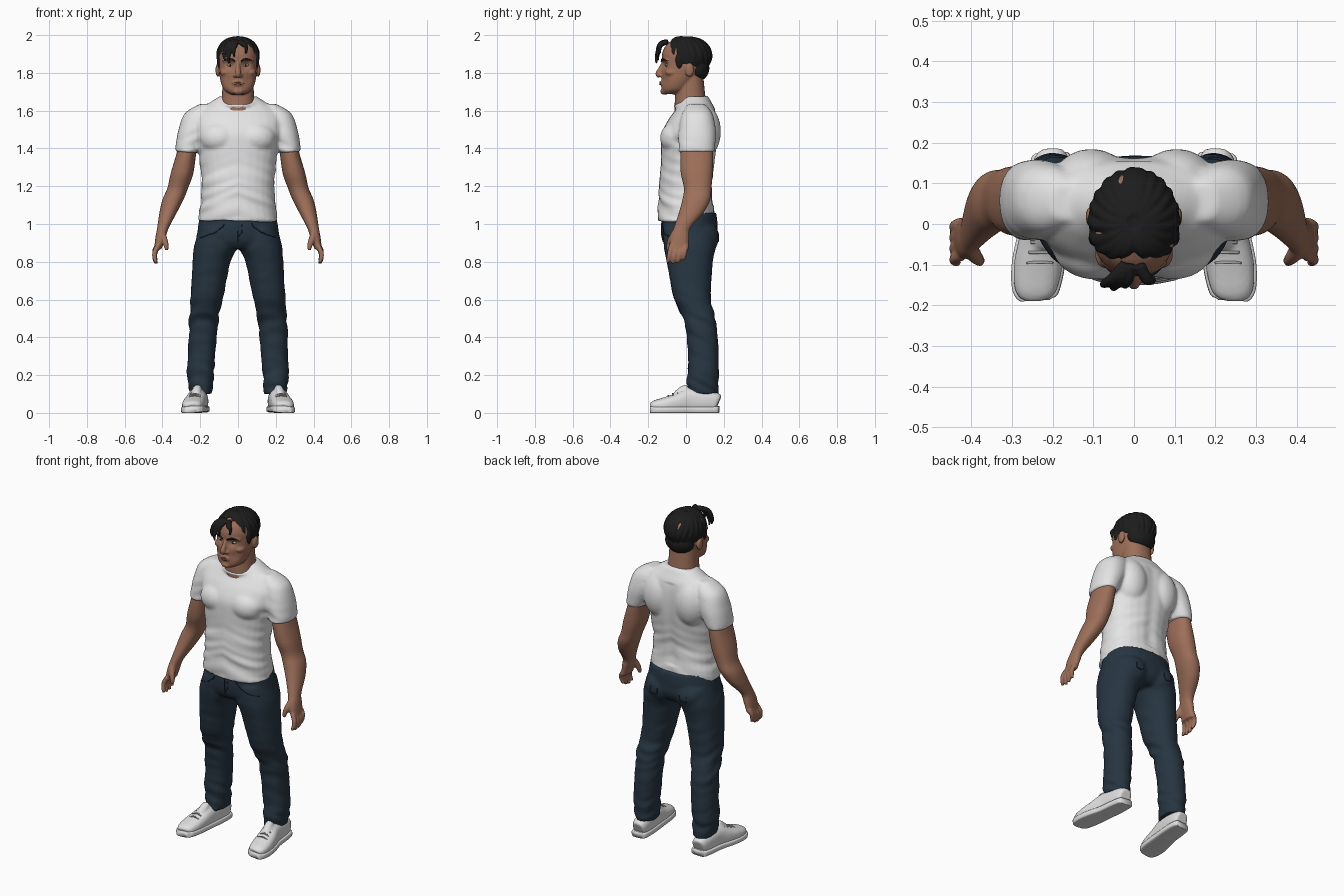
import bpy, bmesh, math, random
from mathutils import Vector, Matrix, Quaternion, noise

random.seed(4)
if "Cube" in bpy.data.objects:
    bpy.data.objects.remove(bpy.data.objects["Cube"])
SIDES = (1, -1)


def material(name, *rgb):
    m = bpy.data.materials.new(name)
    m.use_nodes = True
    m.diffuse_color = (*rgb, 1)
    m.node_tree.nodes["Principled BSDF"].inputs["Base Color"].default_value = (*rgb, 1)
    return m


SKIN = material("tan skin", .34, .16, .1)
SHIRT = material("white cotton", .78, .78, .78)
DENIM = material("navy denim", .02, .036, .054)
STITCH = material("dark denim seam", .01, .018, .027)
HAIR = material("black hair", .012, .012, .012)
SHOE = material("white leather", .74, .74, .74)
LACE = material("grey lace", .4, .4, .4)
LIP = material("lip", .27, .11, .075)
EYE = material("eye white", .5, .46, .42)


def catmull(rows, steps):
    """Smoothly interpolate rows of numbers."""
    rows = [Vector(r) for r in rows]
    out = []
    for i in range(len(rows) - 1):
        a, b, c = rows[max(i - 1, 0)], rows[i], rows[i + 1]
        d = rows[min(i + 2, len(rows) - 1)]
        for k in range(steps):
            t = k / steps
            out.append(b + (c - a) * (t / 2) + (a * 2 - b * 5 + c * 4 - d) * (t * t / 2)
                       + (b * 3 - a - c * 3 + d) * (t ** 3 / 2))
    return out + [rows[-1]]


def loft(bm, rows, s=1, align=False, power=2.2, steps=4, sides=28):
    """Skin rings given as (x, y, z, half width, half depth)."""
    rows = catmull(rows, steps)
    mids = [Vector((s * r[0], r[1], r[2])) for r in rows]
    q, last, rings = Quaternion(), Vector((0, 0, 1)), []
    for i, r in enumerate(rows):
        if align:
            t = (mids[min(i + 1, len(mids) - 1)] - mids[max(i - 1, 0)]).normalized()
            q, last = last.rotation_difference(t) @ q, t
        ring = []
        for k in range(sides):
            c, n = math.cos(math.tau * k / sides), math.sin(math.tau * k / sides)
            x = math.copysign(abs(c) ** (2 / power), c) * max(r[3], .002)
            y = math.copysign(abs(n) ** (2 / power), n) * max(r[4], .002)
            ring.append(bm.verts.new(mids[i] + q @ Vector((x, y, 0))))
        rings.append(ring)
    for a, b in zip(rings, rings[1:]):
        for k in range(sides):
            j = (k + 1) % sides
            bm.faces.new((a[k], a[j], b[j], b[k]))
    bm.faces.new(rings[0])
    bm.faces.new(rings[-1])


def tube(bm, pts, radii, s=1, sides=10):
    loft(bm, [(*p, r, r) for p, r in zip(pts, radii)], s, True, 2, 4, sides)


def ball(bm, x, y, z, rx, ry, rz):
    m = Matrix.Translation((x, y, z)) @ Matrix.Diagonal((rx, ry, rz, 1))
    bmesh.ops.create_uvsphere(bm, u_segments=24, v_segments=16, radius=1, matrix=m)


def build(name, bm, mat, voxel=0, smooth=0, shape=None):
    """Make an object, optionally fused into one skin and then reshaped."""
    bmesh.ops.recalc_face_normals(bm, faces=bm.faces)
    me = bpy.data.meshes.new(name)
    bm.to_mesh(me)
    bm.free()
    ob = bpy.data.objects.new(name, me)
    bpy.context.collection.objects.link(ob)
    if voxel:
        mod = ob.modifiers.new("fuse", "REMESH")
        mod.mode, mod.voxel_size = "VOXEL", voxel
        mod = ob.modifiers.new("soften", "SMOOTH")
        mod.iterations, mod.factor = smooth, .5
        dg = bpy.context.evaluated_depsgraph_get()
        ob.data = bpy.data.meshes.new_from_object(ob.evaluated_get(dg))
        ob.modifiers.clear()
        bpy.data.meshes.remove(me)
    me = ob.data
    if shape:
        moved = [v.co + shape(v.co, v.normal) for v in me.vertices]
        for v, co in zip(me.vertices, moved):
            v.co = co
    me.materials.clear()
    me.materials.append(mat)
    me.polygons.foreach_set("use_smooth", [True] * len(me.polygons))
    me.update()
    return ob


def bump(v, *at, size):
    return math.exp(-(v - Vector(at)).length_squared / size ** 2)


# T-shirt: torso, chest, shoulder blades, sleeves and collar
def shirt_folds(v, n):
    low = min(max((1.4 - v.z) / .25, 0), 1) * (abs(v.x) < .23)
    pit = bump(Vector((abs(v.x), v.y, v.z)), .22, 0, 1.42, size=.09)
    f = noise.noise(Vector((v.x * 5, v.y * 5, v.z * 24 + abs(v.x) * 9)))
    groove = math.exp(-(v.x / .03) ** 2) * (v.y > .05) * (1.1 < v.z < 1.6)
    return n * (f * (.009 * low + .009 * pit) - .006 * groove)


bm = bmesh.new()
loft(bm, [(0, .005, 1.015, .213, .155), (0, 0, 1.1, .2, .147), (0, -.002, 1.2, .192, .14),
          (0, .008, 1.3, .2, .142), (0, .015, 1.4, .215, .148), (0, .02, 1.48, .235, .148),
          (0, .035, 1.55, .24, .13), (0, .05, 1.605, .21, .105), (0, .052, 1.64, .155, .085),
          (0, .05, 1.675, .1, .068)])
tilt = Matrix.Rotation(.28, 3, "X")
collar = [tilt @ Vector((.096 * math.cos(a), .086 * math.sin(a), 0)) + Vector((0, .022, 1.65))
          for a in [math.tau * k / 16 for k in range(17)]]
tube(bm, collar, [.008] * 17)
for s in SIDES:
    ball(bm, s * .095, -.055, 1.455, .105, .082, .085)
    ball(bm, s * .105, .095, 1.49, .1, .09, .14)
    loft(bm, [(.165, .055, 1.635, .04, .045), (.205, .06, 1.585, .078, .08),
              (.232, .06, 1.5, .083, .098), (.256, .058, 1.43, .073, .098),
              (.272, .055, 1.38, .06, .096)], s)
build("t_shirt", bm, SHIRT, .009, 5, shirt_folds)


# Jeans: hips, seat and legs
def denim_folds(v, n):
    knee = math.exp(-((v.z - .5) / .1) ** 2) + math.exp(-((v.z - .17) / .09) ** 2) + .25
    f = noise.noise(Vector((v.x * 7, v.y * 7, v.z * 24 + v.y * 12)))
    return n * f * .009 * knee


bm = bmesh.new()
loft(bm, [(0, .018, 1.06, .2, .142), (0, .018, .98, .212, .15), (0, .02, .91, .222, .143),
          (0, .02, .87, .19, .11)])
for s in SIDES:
    ball(bm, s * .095, .09, .93, .1, .085, .09)
    loft(bm, [(.105, .02, .98, .1, .14), (.119, .02, .88, .115, .138), (.14, .02, .8, .1, .122),
              (.166, .035, .6, .086, .097), (.182, .07, .5, .079, .083), (.19, .09, .35, .073, .081),
              (.198, .09, .2, .07, .081), (.196, .088, .1, .06, .084)], s)
jeans = build("jeans", bm, DENIM, .01, 4, denim_folds)

# Seams laid on the jeans: fly, front pockets, back pockets
bm = bmesh.new()


def seam(pts, s=1):
    pts = [Vector((s * p[0], p[1], p[2])) for p in catmull(pts, 5)]
    tube(bm, [jeans.closest_point_on_mesh(p)[1] for p in pts], [.0025] * len(pts), 1, 6)


seam([(0, -.2, 1.01), (0, -.2, .95), (0, -.15, .89)])
seam([(.025, -.2, 1), (.024, -.2, .95), (.003, -.2, .92)])
for s in SIDES:
    seam([(.09, -.2, 1.01), (.13, -.2, .96), (.25, -.1, .94)], s)
    seam([(.06, .3, .97), (.065, .3, .89), (.11, .3, .87), (.155, .3, .89), (.16, .3, .97)], s)
build("jeans_seams", bm, STITCH)

# Arms and hands
for s, side in zip(SIDES, ("left", "right")):
    bm = bmesh.new()
    loft(bm, [(.255, .06, 1.46, .055, .07), (.272, .057, 1.38, .052, .086),
              (.296, .057, 1.27, .06, .085), (.319, .062, 1.19, .055, .073),
              (.344, .055, 1.13, .056, .074), (.37, .028, 1.06, .046, .066),
              (.397, -.02, .98, .031, .045), (.41, -.033, .93, .027, .05),
              (.425, -.037, .865, .019, .05)], s)
    for k in range(4):
        y, drop = -.077 + .027 * k, (.006, 0, .004, .018)[k]
        tube(bm, [(.424, y, .885), (.44, y - .008, .845 + drop), (.441, y - .014, .815 + drop),
                  (.432, y - .02, .79 + drop)], (.014, .014, .0125, .009), s)
    tube(bm, [(.405, -.055, .955), (.39, -.08, .915), (.38, -.09, .885), (.378, -.094, .86)],
         (.02, .018, .014, .009), s)
    build(side + "_arm", bm, SKIN, .006, 3)

# Shoes: upper, sole and laces
UPPER = [(.243, -.184, .03, .03, .02), (.243, -.165, .036, .05, .03), (.237, -.11, .042, .059, .041),
         (.228, -.05, .052, .057, .05), (.215, .02, .064, .051, .066), (.207, .1, .062, .05, .06),
         (.203, .155, .055, .044, .053), (.203, .171, .05, .034, .044)]
for s, side in zip(SIDES, ("left", "right")):
    bm = bmesh.new()
    loft(bm, UPPER, s, True, 2.5)
    tube(bm, [(.222, -.05, .09), (.217, -.015, .118), (.213, .01, .132)], (.025, .026, .022), s)
    build(side + "_shoe", bm, SHOE, .007, 3)
    bm = bmesh.new()
    loft(bm, [(x, y * 1.025, .018, w + .006, .018) for x, y, z, w, h in UPPER], s, True, 5)
    build(side + "_sole", bm, SHOE)
    bm = bmesh.new()
    for k in range(4):
        y, z = -.095 + .025 * k, .086 + .01 * k
        tube(bm, [(.2, y, z - .004), (.23 - .003 * k, y, z + .006), (.263 - .005 * k, y, z - .005)],
             [.004] * 3, s)
    build(side + "_laces", bm, LACE)


# Head, with neck, nose, brow, cheeks and ears
def face_shape(v, n):
    w = Vector((abs(v.x), v.y, v.z))
    y = .017 * bump(w, .042, -.12, 1.842, size=.024) + .006 * bump(w, .06, -.12, 1.765, size=.03)
    return Vector((0, y, 0))


bm = bmesh.new()
loft(bm, [(0, -.08, 1.687, .04, .04), (0, -.058, 1.71, .074, .07), (0, -.042, 1.75, .091, .087),
          (0, -.02, 1.8, .1, .109), (0, -.005, 1.85, .104, .122), (0, 0, 1.9, .104, .127),
          (0, .005, 1.95, .088, .108), (0, .005, 1.982, .045, .055)])
loft(bm, [(0, .03, 1.58, .1, .09), (0, .024, 1.64, .089, .084), (0, .022, 1.7, .084, .078),
          (0, .02, 1.8, .08, .07)])
tube(bm, [(0, -.118, 1.855), (0, -.134, 1.825), (0, -.146, 1.795), (0, -.138, 1.78)],
     (.011, .012, .016, .012))
ball(bm, 0, -.116, 1.702, .03, .02, .018)
ball(bm, 0, -.122, 1.745, .034, .016, .018)
for s in SIDES:
    ball(bm, s * .015, -.132, 1.786, .012, .014, .009)
    ball(bm, s * .066, -.075, 1.802, .03, .036, .022)
    ball(bm, s * .107, .018, 1.815, .012, .024, .036)
    tube(bm, [(.012, -.122, 1.862), (.045, -.114, 1.87), (.078, -.09, 1.86)], (.01, .012, .009), s)
build("head", bm, SKIN, .005, 3, face_shape)

# Face details
parts = {"eyes": (EYE, (.042, -.098, 1.841, .017, .013, .0075)),
         "irises": (HAIR, (.041, -.106, 1.841, .0065, .0065, .0065))}
for name, (mat, dims) in parts.items():
    bm = bmesh.new()
    for s in SIDES:
        ball(bm, s * dims[0], *dims[1:])
    build(name, bm, mat)
bm = bmesh.new()
for s in SIDES:
    tube(bm, [(.016, -.13, 1.862), (.045, -.122, 1.873), (.08, -.094, 1.862)], (.004, .006, .003), s)
build("eyebrows", bm, HAIR)
bm = bmesh.new()
for z, r in ((1.75, .0045), (1.74, .0055)):
    tube(bm, [(-.03, -.125, 1.744), (0, -.137, z), (.03, -.125, 1.744)], (.002, r, .002))
build("lips", bm, LIP)

# Hair: cap, nape, swept locks and a loose fringe
bm = bmesh.new()
ball(bm, 0, .01, 1.882, .113, .118, .108)
ball(bm, 0, .058, 1.825, .09, .066, .07)
for s in SIDES:
    ball(bm, s * .095, -.035, 1.865, .017, .02, .045)
    for k in range(11):
        turn = math.radians(-84 + 17 * k)
        end = -24 + 60 * max(0, 1 - k / 3) if k < 7 else -28
        pts = []
        for j in range(5):
            e = math.radians(82 + (end - 82) * j / 4)
            a = turn + .1 * j + random.uniform(-.05, .05)
            a = min(a, 1.55)
            pts.append((.101 * math.cos(e) * math.cos(a),
                        .004 + .121 * math.cos(e) * math.sin(a), 1.88 + .104 * math.sin(e)))
        tube(bm, pts, (.012, .017, .019, .015, .006), s)
for x, y, z in ((-.075, -.148, 1.865), (-.05, -.156, 1.85), (-.022, -.15, 1.885), (.045, -.138, 1.9)):
    tube(bm, [(x * .3, -.1, 1.965), (x * .7, -.135, 1.95), (x, y, z + .035), (x * .9, y, z)],
         (.014, .015, .01, .005))
build("hair", bm, HAIR, .0045, 1)
